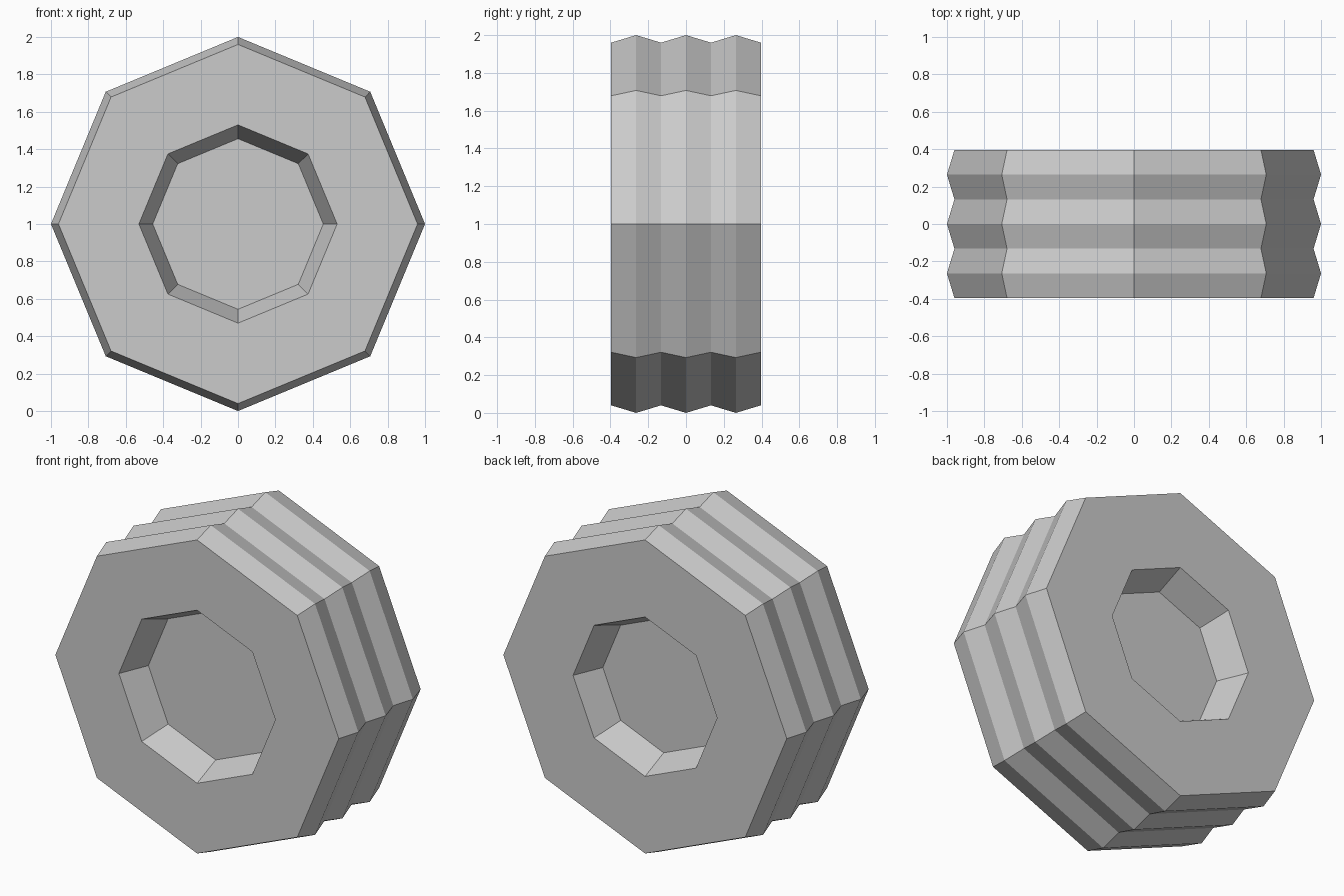
import bpy, bmesh
from math import sin, cos, tau

if "Cube" in bpy.data.objects:
    bpy.data.objects.remove(bpy.data.objects["Cube"])

SIDES = 8

# Wheel profile as (radius, y), from front recess floor round to back recess floor
half, peak, valley = 0.396, 0.264, 0.132
profile = [(0.456, -half + 0.18), (0.53, -half),
           (0.96, -half), (1.0, -peak), (0.96, -valley), (1.0, 0.0),
           (0.96, valley), (1.0, peak), (0.96, half),
           (0.488, half), (0.412, half - 0.18)]

bm = bmesh.new()

# One eight-sided ring per profile point, corner pointing up
rings = [[bm.verts.new((r * sin(tau * i / SIDES), y, 1 + r * cos(tau * i / SIDES)))
          for i in range(SIDES)] for r, y in profile]

# Hub recess walls, side faces and ridged tread
for a, b in zip(rings, rings[1:]):
    for i in range(SIDES):
        j = (i + 1) % SIDES
        bm.faces.new((a[i], a[j], b[j], b[i]))

# Recess floors
bm.faces.new(rings[0])
bm.faces.new(rings[-1])
bmesh.ops.recalc_face_normals(bm, faces=bm.faces)

mesh = bpy.data.meshes.new("ridged_wheel")
bm.to_mesh(mesh)
bm.free()
wheel = bpy.data.objects.new("ridged_wheel", mesh)
bpy.context.collection.objects.link(wheel)
